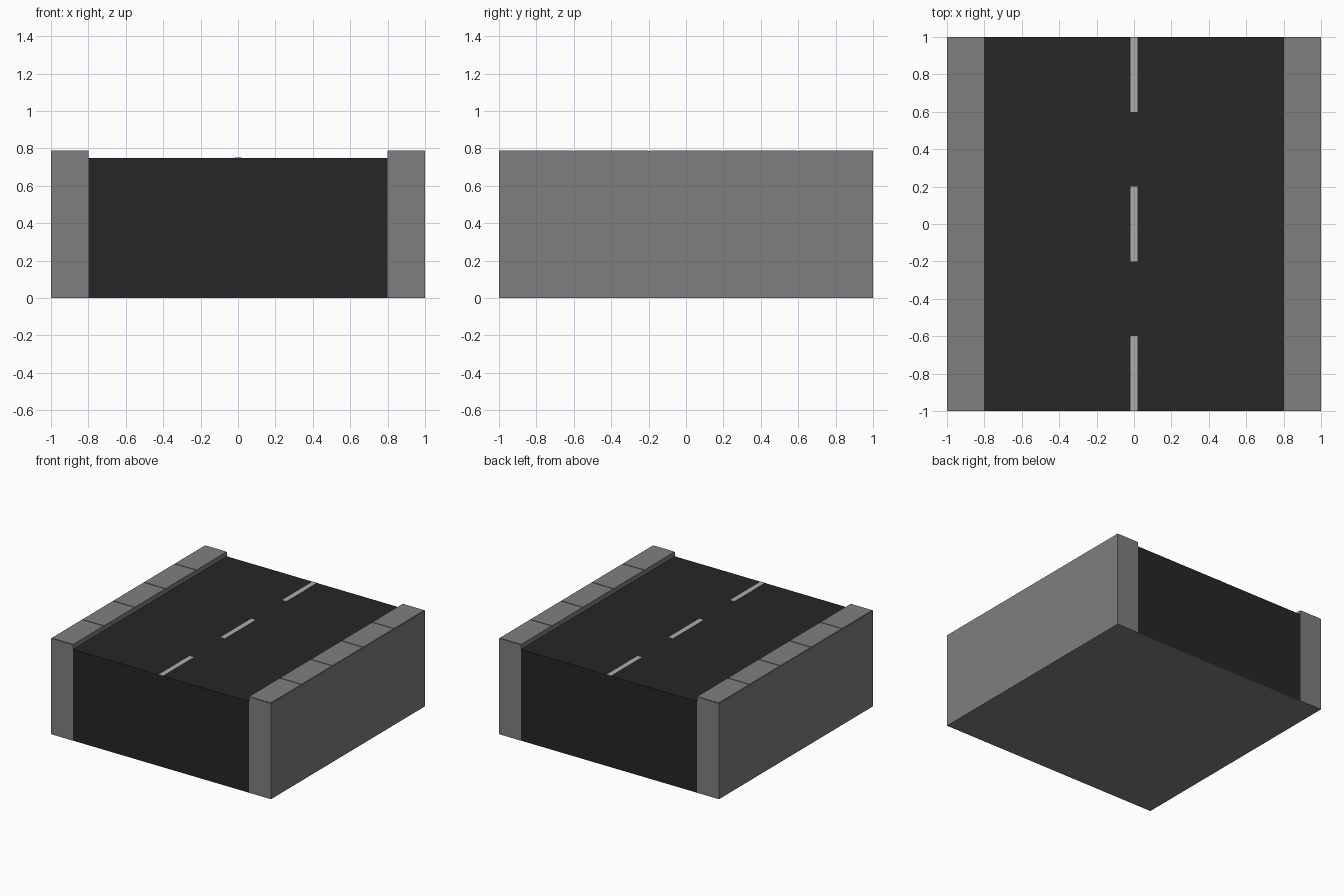
import bpy
import bmesh
from mathutils import Matrix, Vector

if "Cube" in bpy.data.objects:
    bpy.data.objects.remove(bpy.data.objects["Cube"])


def material(name, value):
    mat = bpy.data.materials.new(name)
    mat.diffuse_color = (value, value, value, 1)
    mat.use_nodes = True
    mat.node_tree.nodes["Principled BSDF"].inputs["Base Color"].default_value = mat.diffuse_color
    return mat


GREY = material("pavement_grey", 0.212)
ASPHALT = material("asphalt", 0.019)
PAINT = material("line_paint", 0.42)


def boxes(name, spans, mat):
    """One object made of boxes given as (x0, x1, y0, y1, z0, z1)."""
    bm = bmesh.new()
    for x0, x1, y0, y1, z0, z1 in spans:
        centre = Vector(((x0 + x1) / 2, (y0 + y1) / 2, (z0 + z1) / 2))
        size = Matrix.Diagonal((x1 - x0, y1 - y0, z1 - z0, 1))
        bmesh.ops.create_cube(bm, size=1, matrix=Matrix.Translation(centre) @ size)
    mesh = bpy.data.meshes.new(name)
    bm.to_mesh(mesh)
    bm.free()
    mesh.materials.append(mat)
    obj = bpy.data.objects.new(name, mesh)
    bpy.context.collection.objects.link(obj)
    return obj


# Thin base and asphalt road body
boxes("base", [(-0.8, 0.8, -1, 1, 0, 0.002)], GREY)
boxes("road", [(-0.8, 0.8, -1, 1, 0.002, 0.75)], ASPHALT)

# Dashed centre line
boxes("centre_line", [(-0.02, 0.02, y - 0.2, y + 0.2, 0.75, 0.752)
                      for y in (-0.8, 0, 0.8)], PAINT)

# Pavements: solid kerb with five paving slabs split by fine joints
GAP = 0.004
for side, x0, x1 in (("left", -1, -0.8), ("right", 0.8, 1)):
    boxes(side + "_kerb", [(x0, x1, -1, 1, 0, 0.786)], GREY)
    inner = (x0 + GAP, x1) if side == "left" else (x0, x1 - GAP)
    slabs = [(*inner, -1 + 0.4 * i + GAP, -0.6 + 0.4 * i - GAP, 0.786, 0.79)
             for i in range(5)]
    boxes(side + "_paving_slabs", slabs, GREY)
